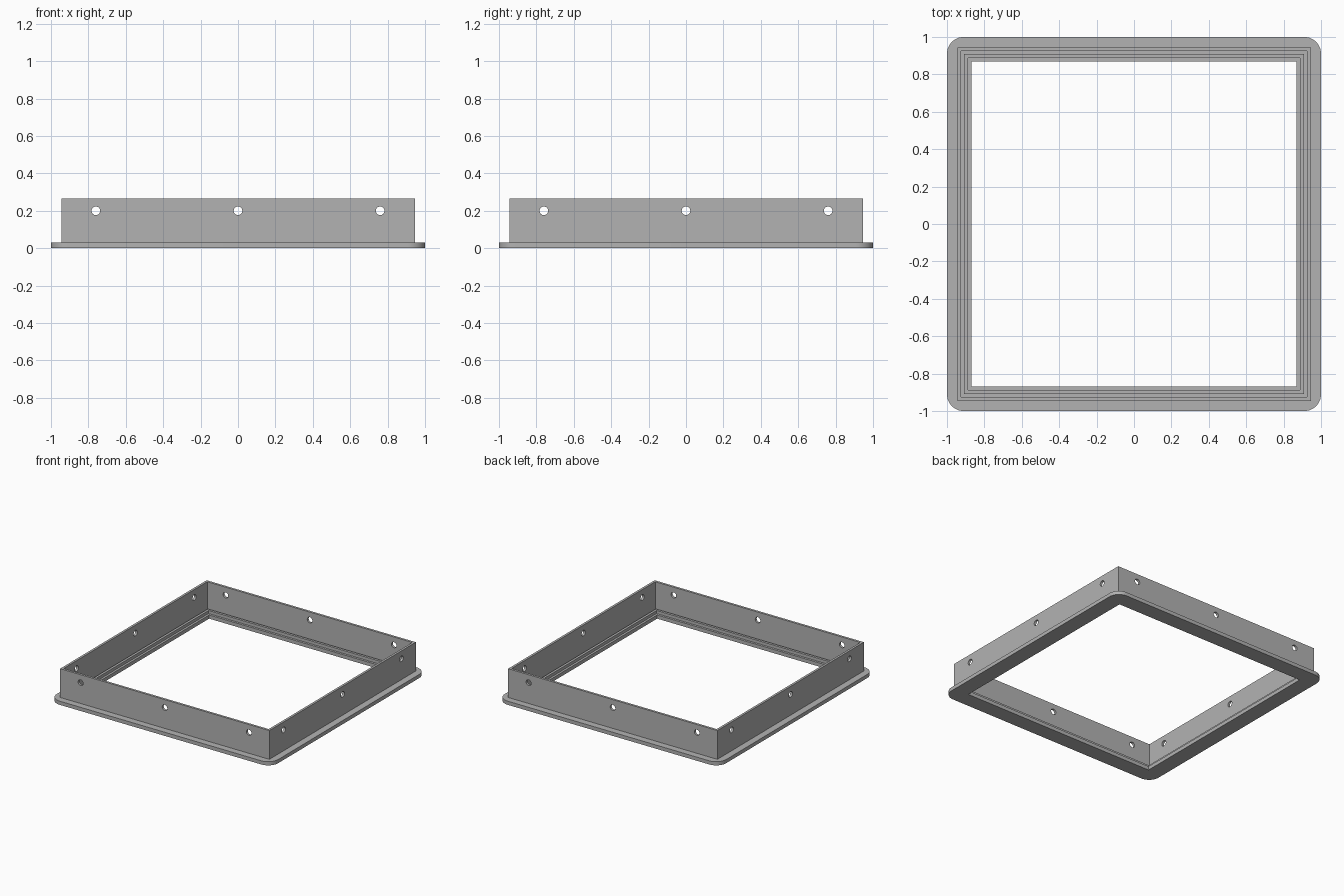
import bpy, bmesh, math
from mathutils import Matrix

cube = bpy.data.objects.get("Cube")
if cube:
    bpy.data.objects.remove(cube, do_unlink=True)

grey = bpy.data.materials.new("mid_grey")
grey.use_nodes = True
colour = (0.45, 0.45, 0.45, 1)
grey.diffuse_color = colour
grey.node_tree.nodes["Principled BSDF"].inputs["Base Color"].default_value = colour


def add_object(name, bm):
    bmesh.ops.recalc_face_normals(bm, faces=bm.faces)
    mesh = bpy.data.meshes.new(name)
    bm.to_mesh(mesh)
    bm.free()
    mesh.materials.append(grey)
    obj = bpy.data.objects.new(name, mesh)
    bpy.context.collection.objects.link(obj)
    return obj


def square_loop(bm, half, z, radius, steps=10):
    """Square ring of vertices with rounded corners."""
    verts = []
    for corner in range(4):
        middle = math.radians(45 + 90 * corner)
        cx = math.copysign(half - radius, math.cos(middle))
        cy = math.copysign(half - radius, math.sin(middle))
        for i in range(steps + 1):
            a = math.radians(90 * (corner + i / steps))
            verts.append(bm.verts.new((cx + radius * math.cos(a), cy + radius * math.sin(a), z)))
    return verts


# Frame cross-section: half width, height, corner radius
FLANGE_R = 0.09
profile = [
    (1.0, 0.0, FLANGE_R), (1.0, 0.03, FLANGE_R),              # flange rim
    (0.945, 0.03, 0), (0.945, 0.265, 0),                      # outer wall
    (0.926, 0.265, 0), (0.926, 0.03, 0),                      # inner wall
    (0.908, 0.03, 0), (0.908, 0.055, 0),                      # raised rib
    (0.888, 0.055, 0), (0.888, 0.03, 0),
    (0.87, 0.03, 0), (0.87, 0.0, 0),                          # opening edge
]
bm = bmesh.new()
loops = [square_loop(bm, *p) for p in profile]
for a, b in zip(loops, loops[1:] + loops[:1]):
    n = len(a)
    for i in range(n):
        j = (i + 1) % n
        bm.faces.new((a[i], a[j], b[j], b[i]))
bmesh.ops.remove_doubles(bm, verts=bm.verts, dist=1e-5)
frame = add_object("flanged_frame", bm)

# Screw holes through all four walls
bm = bmesh.new()
for offset in (-0.76, 0, 0.76):
    for turn in range(4):
        place = (Matrix.Rotation(math.radians(90 * turn), 4, "Z")
                 @ Matrix.Translation((offset, -0.935, 0.2))
                 @ Matrix.Rotation(math.radians(90), 4, "X"))
        bmesh.ops.create_cone(bm, cap_ends=True, segments=32, radius1=0.023,
                              radius2=0.023, depth=0.06, matrix=place)
cutter = add_object("hole_cutter", bm)
cutter.hide_render = True

cut = frame.modifiers.new("screw_holes", "BOOLEAN")
cut.operation = "DIFFERENCE"
cut.solver = "EXACT"
cut.object = cutter
bpy.ops.object.select_all(action="DESELECT")
frame.select_set(True)
bpy.context.view_layer.objects.active = frame
bpy.ops.object.modifier_apply(modifier=cut.name)
bpy.data.objects.remove(cutter, do_unlink=True)
bpy.ops.object.shade_smooth_by_angle(angle=math.radians(30))
